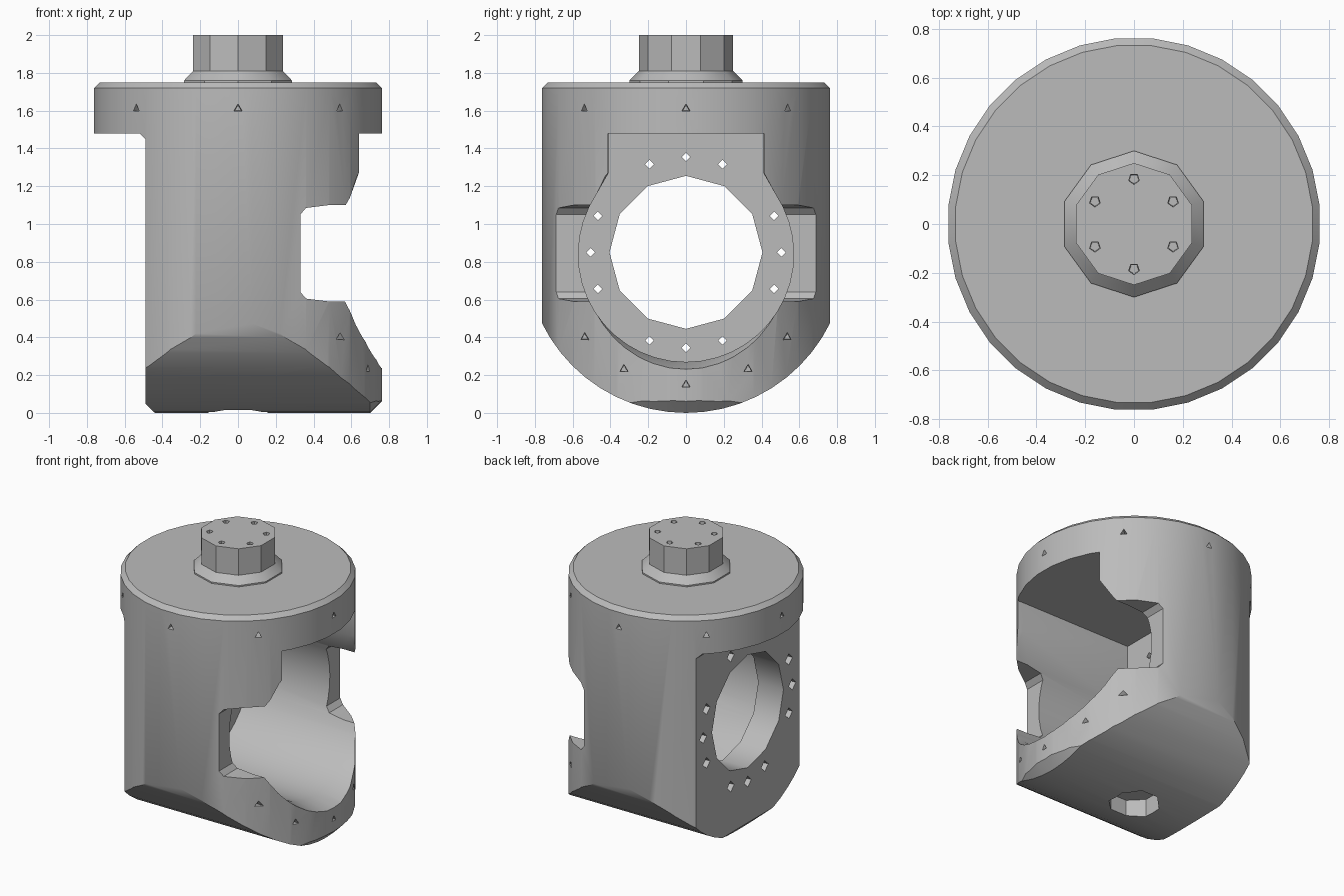
import bpy, bmesh, math
from math import sin, cos, radians, pi
from mathutils import Vector, Matrix

cube = bpy.data.objects.get("Cube")
if cube:
    bpy.data.objects.remove(cube, do_unlink=True)

grey = bpy.data.materials.new("plain_grey")
grey.use_nodes = True
COLOUR = (0.5, 0.5, 0.5, 1)
grey.diffuse_color = COLOUR
grey.node_tree.nodes["Principled BSDF"].inputs["Base Color"].default_value = COLOUR

RADIUS, AXIS_Z, BACK_X, WALL_X = 0.765, 0.85, -0.49, -0.29


def to_object(bm, name):
    bmesh.ops.recalc_face_normals(bm, faces=bm.faces)
    mesh = bpy.data.meshes.new(name)
    bm.to_mesh(mesh)
    bm.free()
    mesh.materials.append(grey)
    obj = bpy.data.objects.new(name, mesh)
    bpy.context.scene.collection.objects.link(obj)
    return obj


def loft(name, rings):
    """Closed solid through rings that share a point count."""
    bm = bmesh.new()
    loops = [[bm.verts.new(p) for p in ring] for ring in rings]
    for a, b in zip(loops, loops[1:]):
        for i in range(len(a)):
            j = (i + 1) % len(a)
            bm.faces.new((a[i], a[j], b[j], b[i]))
    bm.faces.new(loops[0])
    bm.faces.new(loops[-1])
    return to_object(bm, name)


def lathe(name, profile, sides):
    angles = [2 * pi * (i + 0.5) / sides for i in range(sides)]
    return loft(name, [[(r * cos(a), r * sin(a), z) for a in angles] for r, z in profile])


def along_x(name, sections):
    return loft(name, [[(x, y, z) for y, z in pts] for x, pts in sections])


def along_y(name, pts):
    return loft(name, [[(x, y, z) for x, z in pts] for y in (-1, 1)])


def arc(r, start, end, steps, cz=AXIS_Z):
    angles = [radians(start + (end - start) * i / steps) for i in range(steps + 1)]
    return [(r * cos(a), cz + r * sin(a)) for a in angles]


def combine(target, tool, operation):
    mod = target.modifiers.new("combine", 'BOOLEAN')
    mod.object, mod.operation, mod.solver = tool, operation, 'EXACT'
    deps = bpy.context.evaluated_depsgraph_get()
    mesh = bpy.data.meshes.new_from_object(target.evaluated_get(deps))
    target.modifiers.clear()
    target.data = mesh
    bpy.data.objects.remove(tool, do_unlink=True)


# Round housing with a softened top rim
body = lathe("housing", [(RADIUS, -0.1), (RADIUS, 1.72), (0.735, 1.75)], 32)


# Rounded underside, chamfered towards the open side
def u_profile(inset):
    r = 0.85 - inset
    return arc(r, 180, 360, 28) + [(r, 1.9), (-r, 1.9)]


combine(body, along_x("underside", [(-1, u_profile(0)), (0.7, u_profile(0)),
                                    (0.8, u_profile(0.1))]), 'INTERSECT')

# Flat back under the flange
combine(body, along_y("back_cut", [
    (-0.44, -0.2), (-0.44, 0), (BACK_X, 0.05), (BACK_X, 1.45), (-0.52, 1.48),
    (-1, 1.48), (-1, -0.2)]), 'DIFFERENCE')


# Keyhole cavity from the open side to the back wall
def cavity_profile(grow):
    pts = arc(0.57 + grow, 154, 386, 28, 0.84)
    half = 0.41 + grow / 3
    return pts + [(half, 1.27), (half, 1.48), (-half, 1.48), (-half, 1.27)]


combine(body, along_x("cavity", [(WALL_X, cavity_profile(0)), (0.6, cavity_profile(0)),
                                 (0.85, cavity_profile(0.06))]), 'DIFFERENCE')

# Side notches
combine(body, along_y("notch", [
    (0.33, 0.64), (0.36, 0.605), (0.48, 0.59), (1, 0.59), (1, 1.1), (0.48, 1.1),
    (0.36, 1.085), (0.33, 1.05)]), 'DIFFERENCE')

# Round hole through the back wall
ring = arc(0.405, 0, 330, 11)
combine(body, along_x("back_hole", [(-0.7, ring), (-0.1, ring)]), 'DIFFERENCE')

# Centre hole in the underside
combine(body, lathe("bottom_hole", [(0.17, -0.2), (0.17, 0.13)], 8), 'DIFFERENCE')

# Top boss with a flared foot
combine(body, lathe("boss", [(0.3, 1.65), (0.3, 1.76), (0.25, 1.81), (0.25, 2)], 10), 'UNION')

# Screw holes, all in one cutter
pits = bmesh.new()


def pit(location, direction, r_in, r_out, depth, sides):
    turn = Vector(direction).to_track_quat('Z', 'Y').to_matrix().to_4x4()
    bmesh.ops.create_cone(pits, cap_ends=True, segments=sides, radius1=r_in, radius2=r_out,
                          depth=depth, matrix=Matrix.Translation(location) @ turn)


for k in range(8):  # around the flange
    d = Vector((cos(k * pi / 4), sin(k * pi / 4), 0))
    pit(d * 0.75 + Vector((0, 0, 1.61)), d, 0.02, 0.03, 0.12, 3)
for k in range(6):  # on the boss
    a = radians(30 + 60 * k)
    pit((0.185 * cos(a), 0.185 * sin(a), 1.99), (0, 0, 1), 0.02, 0.025, 0.1, 5)
for quarter in range(4):  # around the back hole
    for step in (-22.5, 0, 22.5):
        a = radians(90 * quarter + step)
        pit((-0.4, 0.505 * cos(a), AXIS_Z + 0.505 * sin(a)), (-1, 0, 0), 0.02, 0.045, 0.3, 4)
for deg in (-140, -118, -90, -62, -40):  # below the opening
    y, z = 0.7 * cos(radians(deg)), AXIS_Z + 0.7 * sin(radians(deg))
    pit((math.sqrt(RADIUS ** 2 - y * y), y, z), (1, 0, 0), 0.02, 0.03, 0.16, 3)
combine(body, to_object(pits, "screw_holes"), 'DIFFERENCE')

# One material, smooth curves, sharp edges
body.data.materials.clear()
body.data.materials.append(grey)
for face in body.data.polygons:
    face.material_index = 0
bpy.ops.object.select_all(action='DESELECT')
body.select_set(True)
bpy.context.view_layer.objects.active = body
bpy.ops.object.shade_smooth_by_angle(angle=radians(32))
